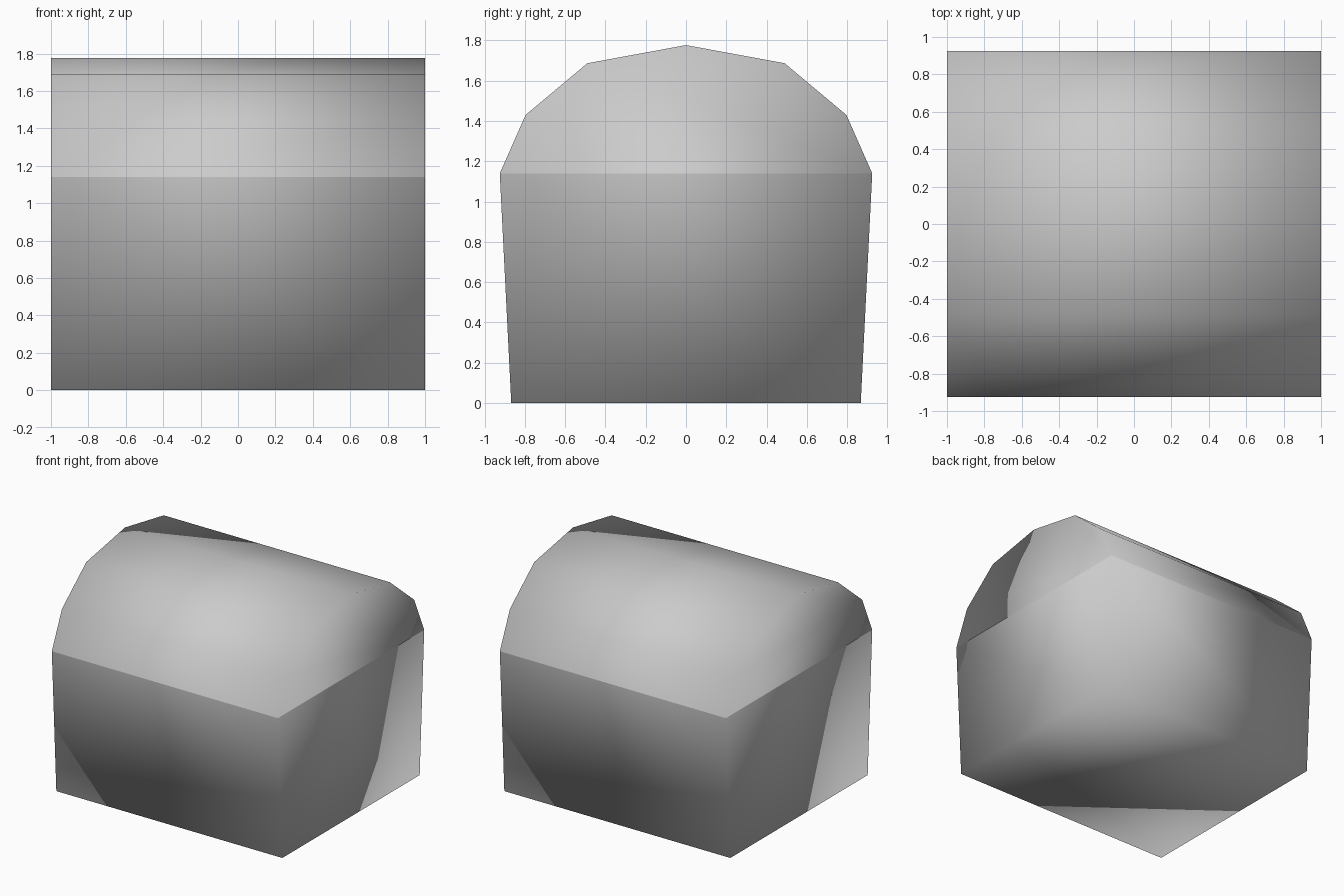
import bpy, bmesh

if "Cube" in bpy.data.objects:
    bpy.data.objects.remove(bpy.data.objects["Cube"])

HALF_LENGTH = 1.0


def extruded_shell(name, profile, open_edge):
    """Extrude a closed (y, z) profile along x, leaving one profile edge open."""
    bm = bmesh.new()
    left = [bm.verts.new((-HALF_LENGTH, y, z)) for y, z in profile]
    right = [bm.verts.new((HALF_LENGTH, y, z)) for y, z in profile]
    bm.faces.new(left)
    bm.faces.new(right)
    n = len(profile)
    for i in range(n):
        if i != open_edge:
            j = (i + 1) % n
            bm.faces.new((left[i], left[j], right[j], right[i]))
    bmesh.ops.recalc_face_normals(bm, faces=bm.faces)
    for f in bm.faces:
        f.smooth = True
    mesh = bpy.data.meshes.new(name)
    bm.to_mesh(mesh)
    bm.free()
    obj = bpy.data.objects.new(name, mesh)
    bpy.context.collection.objects.link(obj)
    return obj


# Tapered box, open under the lid
box = [(-0.925, 1.14), (-0.868, 0), (0.868, 0), (0.925, 1.14)]
extruded_shell("chest_box", box, open_edge=3)

# Faceted barrel lid, open underneath
half = [(-0.925, 1.14), (-0.797, 1.43), (-0.49, 1.687)]
lid = half + [(0, 1.777)] + [(-y, z) for y, z in reversed(half)]
extruded_shell("chest_lid", lid, open_edge=len(lid) - 1)
